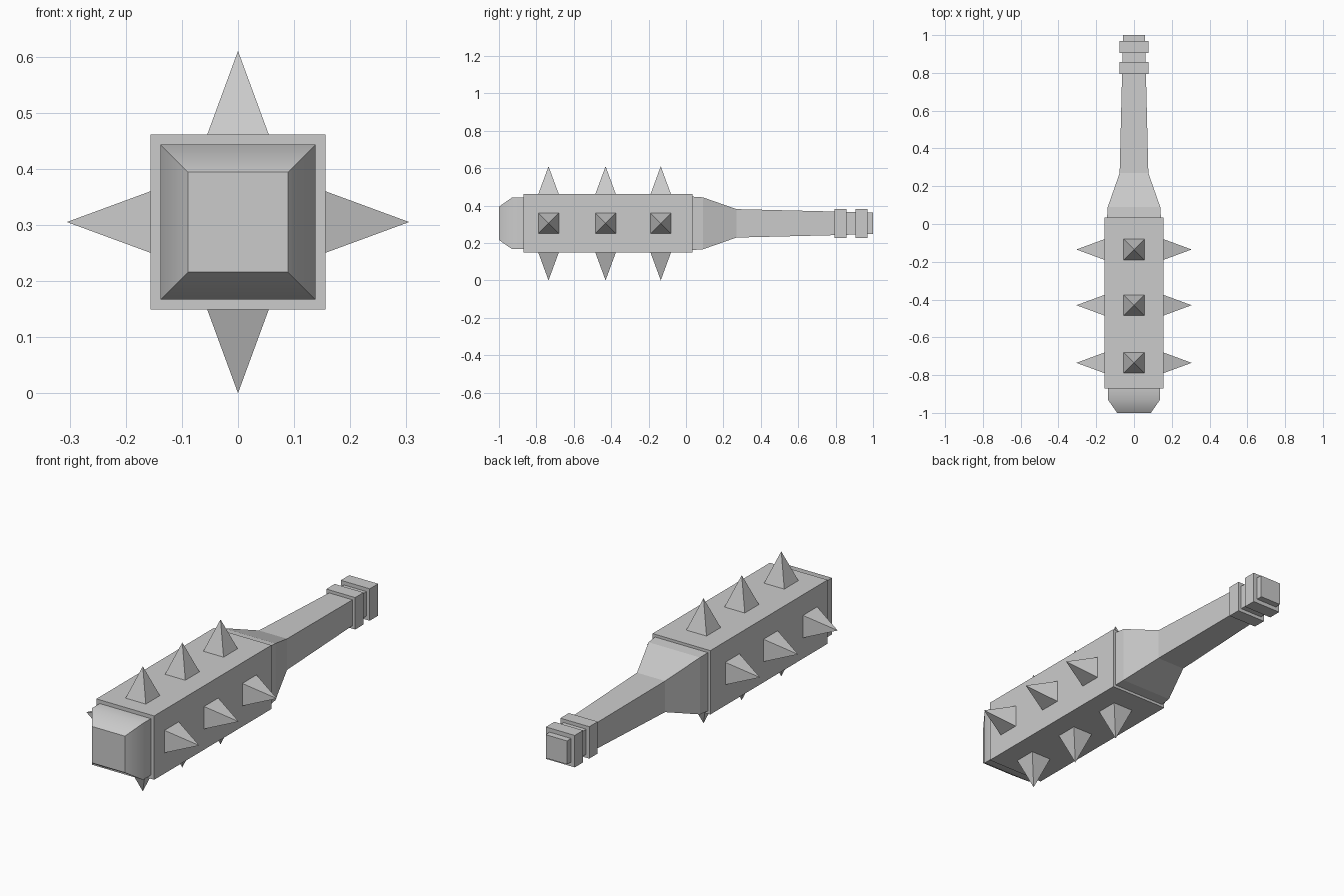
import bpy
import math
from mathutils import Vector

cube = bpy.data.objects.get("Cube")
if cube:
    bpy.data.objects.remove(cube, do_unlink=True)

CENTRE_Z = 0.305

grey = bpy.data.materials.new("light grey")
grey.use_nodes = True
colour = (0.6, 0.6, 0.6, 1)
grey.diffuse_color = colour
grey.node_tree.nodes["Principled BSDF"].inputs["Base Color"].default_value = colour


def make_object(name, verts, faces):
    mesh = bpy.data.meshes.new(name)
    mesh.from_pydata(verts, [], faces)
    mesh.materials.append(grey)
    obj = bpy.data.objects.new(name, mesh)
    bpy.context.collection.objects.link(obj)
    return obj


def square_loft(name, profile):
    """Square sections along y, each given as (y, half width)."""
    verts, faces = [], []
    for y, h in profile:
        verts += [(sx * h, y, CENTRE_Z + sz * h)
                  for sx, sz in ((-1, -1), (1, -1), (1, 1), (-1, 1))]
    for r in range(len(profile) - 1):
        for k in range(4):
            a, b = 4 * r + k, 4 * r + (k + 1) % 4
            faces.append((a, b, b + 4, a + 4))
    last = len(verts) - 4
    faces += [(3, 2, 1, 0), (last, last + 1, last + 2, last + 3)]
    return make_object(name, verts, faces)


def spike(name, y, out, side):
    """Four-sided pyramid standing on the head, pointing along out."""
    base = Vector((0, y, CENTRE_Z)) + out * 0.15
    along = Vector((0, 1, 0))
    verts = [base + (along * a + side * b) * 0.057
             for a, b in ((-1, -1), (1, -1), (1, 1), (-1, 1))]
    verts.append(Vector((0, y, CENTRE_Z)) + out * 0.305)
    faces = [(3, 2, 1, 0)] + [(k, (k + 1) % 4, 4) for k in range(4)]
    return make_object(name, verts, faces)


# Head block, chamfered nose and tapering handle
square_loft("head", [(-0.87, 0.156), (0.035, 0.156)])
nose = square_loft("nose", [(-1, 0.089), (-0.93, 0.138), (-0.86, 0.138)])
square_loft("handle", [(0.03, 0.143), (0.09, 0.139), (0.27, 0.076),
                       (0.8, 0.063), (1, 0.057)])

# Grip rings at the handle end
for n, y in enumerate((0.793, 0.905)):
    square_loft(f"grip_ring_{n + 1}", [(y, 0.078), (y + 0.065, 0.078)])

# Three spikes on each of the four sides
sides = {"left": 0, "top": 1, "right": 2, "bottom": 3}
for label, quarter in sides.items():
    t = quarter * math.pi / 2
    out = Vector((math.cos(t), 0, math.sin(t)))
    across = Vector((math.sin(t), 0, -math.cos(t)))
    for n, y in enumerate((-0.735, -0.43, -0.135)):
        spike(f"{label}_spike_{n + 1}", y, out, across)

# Soft shading over the nose chamfer only
bpy.ops.object.select_all(action="DESELECT")
nose.select_set(True)
bpy.context.view_layer.objects.active = nose
bpy.ops.object.shade_smooth_by_angle(angle=math.radians(45))
